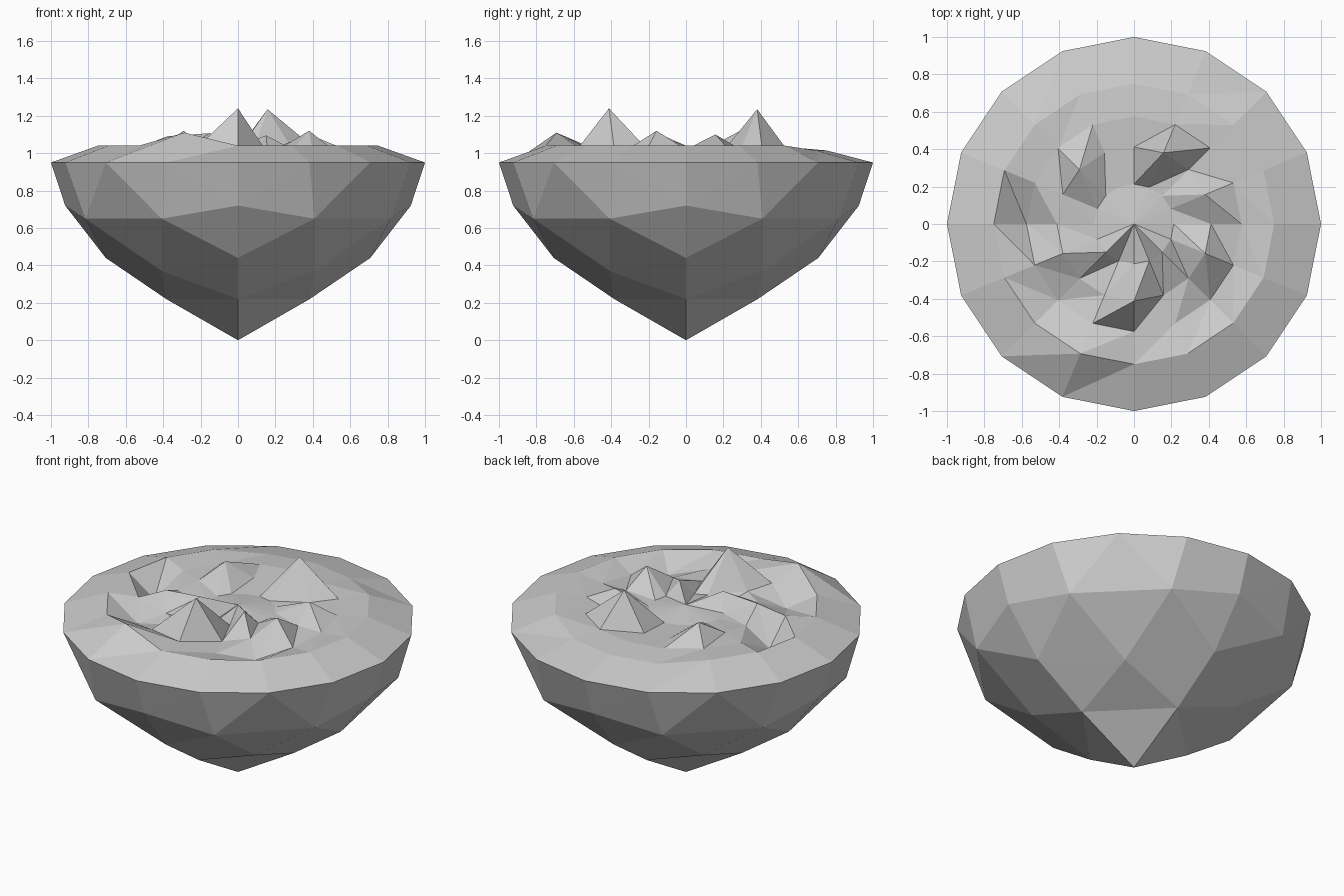
import bpy
import bmesh
from math import sin, cos, pi, radians

if "Cube" in bpy.data.objects:
    bpy.data.objects.remove(bpy.data.objects["Cube"])

SIDES = 16


def finish(bm, name):
    bmesh.ops.remove_doubles(bm, verts=bm.verts, dist=0.0005)
    mesh = bpy.data.meshes.new(name)
    bm.to_mesh(mesh)
    bm.free()
    obj = bpy.data.objects.new(name, mesh)
    bpy.context.collection.objects.link(obj)
    return obj


# Rock underside: faceted bowl, four mirrored-style quadrants meeting at a point.
# Each row: (radius, height, angle) across one quadrant.
rows = [
    [(0, 0, 0)],
    [(0.383, 0.22, 0), (0.383, 0.22, 90)],
    [(0.707, 0.44, 0), (0.577, 0.37, 45), (0.707, 0.44, 90)],
    [(0.924, 0.72, 0), (0.913, 0.65, 26.57), (0.913, 0.65, 63.43), (0.924, 0.72, 90)],
    [(1, 0.95, 22.5 * i) for i in range(5)],
]
bm = bmesh.new()
for q in range(4):
    pts = [[bm.verts.new((r * cos(radians(a + 90 * q)), r * sin(radians(a + 90 * q)), z))
            for r, z, a in row] for row in rows]
    for n in range(1, 5):
        for i in range(n):
            bm.faces.new((pts[n - 1][i], pts[n][i + 1], pts[n][i]))
            if i < n - 1:
                bm.faces.new((pts[n - 1][i], pts[n - 1][i + 1], pts[n][i + 1]))
finish(bm, "rock_underside")

# Ground: rings of 16 points, with peaks and pits as {point index: height}
rings = [
    (1.00, 0.95, {}),
    (0.75, 1.04, {3: 1.015, 4: 1.015, 5: 1.015, 11: 1.11}),
    (0.575, 1.03, {8: 0.92, 10: 0.97, 14: 0.96, 15: 1.0, 0: 1.02, 13: 1.0}),
    (0.412, 1.02, {1: 1.10, 3: 1.235, 6: 1.12, 9: 1.09, 12: 1.24, 15: 1.12,
                   13: 1.0, 7: 1.03}),
    (0.213, 1.01, {10: 1.107, 14: 1.095, 11: 0.96, 12: 1.02}),
]
bm = bmesh.new()
loops = []
for r, base, special in rings:
    loops.append([bm.verts.new((r * cos(2 * pi * k / SIDES), r * sin(2 * pi * k / SIDES),
                                special.get(k, base))) for k in range(SIDES)])
for outer, inner in zip(loops, loops[1:]):
    for k in range(SIDES):
        j = (k + 1) % SIDES
        bm.faces.new((outer[k], outer[j], inner[j]))
        bm.faces.new((outer[k], inner[j], inner[k]))
centre = bm.verts.new((0, 0, 1.04))
for k in range(SIDES):
    bm.faces.new((loops[-1][k], loops[-1][(k + 1) % SIDES], centre))
finish(bm, "jagged_ground")
